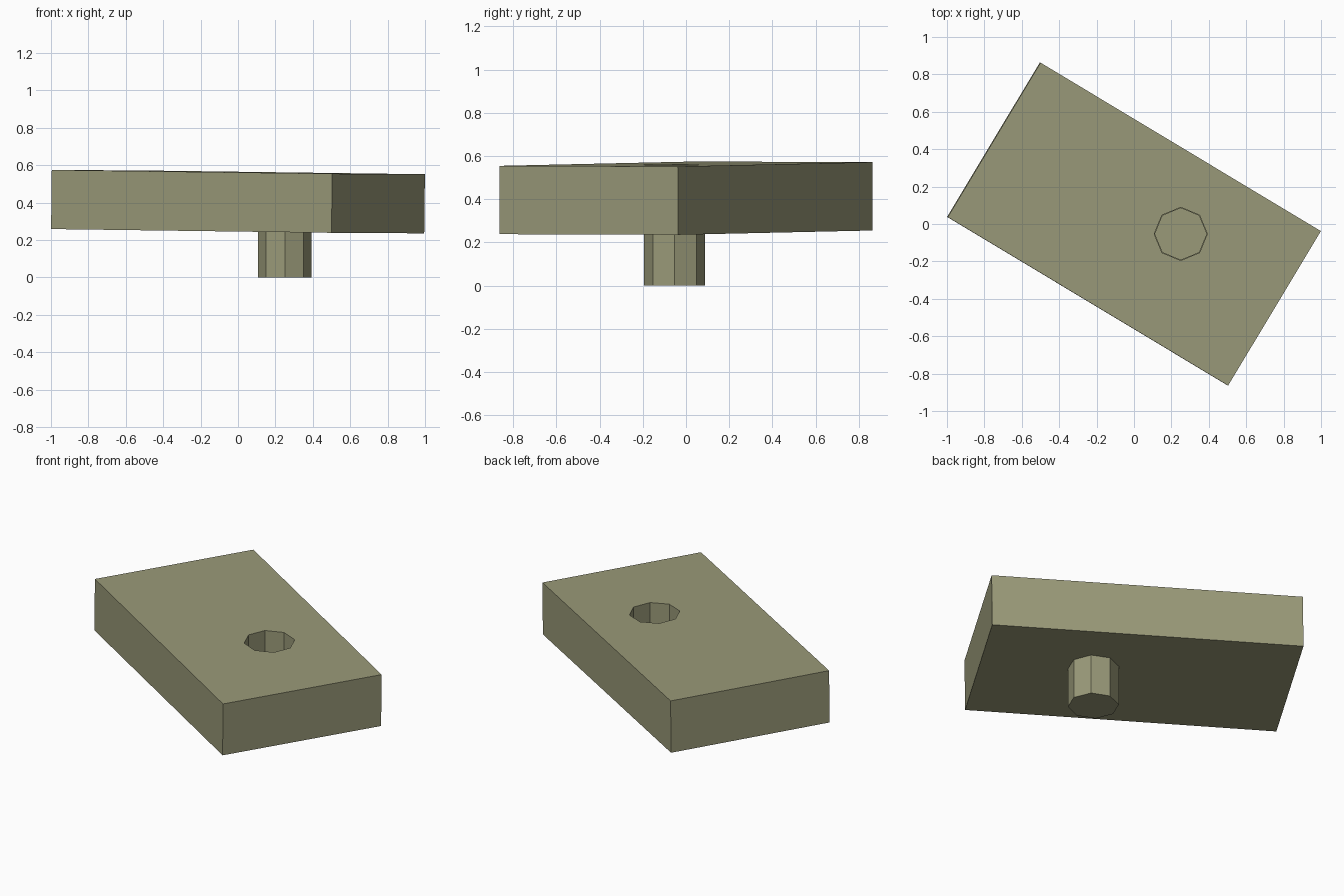
import bpy
import bmesh
from math import radians

if "Cube" in bpy.data.objects:
    bpy.data.objects.remove(bpy.data.objects["Cube"])

PEG_X, PEG_Y, PEG_R = 0.25, -0.053, 0.142


def octagon(name, z0, z1, keep_top=True):
    """Upright eight-sided prism with corners on the axes, optionally open at the top."""
    bm = bmesh.new()
    bmesh.ops.create_cone(bm, cap_ends=True, segments=8, radius1=PEG_R,
                          radius2=PEG_R, depth=z1 - z0)
    if not keep_top:
        top = [f for f in bm.faces if f.normal.z > 0.9]
        bmesh.ops.delete(bm, geom=top, context='FACES_ONLY')
    mesh = bpy.data.meshes.new(name)
    bm.to_mesh(mesh)
    bm.free()
    obj = bpy.data.objects.new(name, mesh)
    obj.location = (PEG_X, PEG_Y, (z0 + z1) / 2)
    bpy.context.collection.objects.link(obj)
    return obj


mat = bpy.data.materials.new("olive")
mat.diffuse_color = (0.32, 0.32, 0.19, 1)
mat.use_nodes = True
mat.node_tree.nodes["Principled BSDF"].inputs["Base Color"].default_value = mat.diffuse_color

# Slightly tilted slab
bpy.ops.mesh.primitive_cube_add(size=1, location=(0, 0, 0.405))
slab = bpy.context.object
slab.name = "slab"
slab.scale = (1.749, 0.963, 0.316)
slab.rotation_euler = (-0.003, 0.0115, radians(-31))
slab.data.materials.append(mat)
bpy.ops.object.transform_apply(location=False, rotation=False, scale=True)

# Octagonal hole through the slab
cutter = octagon("hole_cutter", 0.1, 0.8)
cutter.data.materials.append(mat)
cut = slab.modifiers.new("hole", 'BOOLEAN')
cut.operation = 'DIFFERENCE'
cut.solver = 'EXACT'
cut.object = cutter
cutter.hide_render = True
cutter.hide_set(True)

# Hollow peg continuing the hole below the slab, closed at the bottom
peg = octagon("hollow_peg", 0.0, 0.245, keep_top=False)
peg.data.materials.append(mat)
wall = peg.modifiers.new("wall", 'SOLIDIFY')
wall.thickness = 0.004
wall.offset = -1
